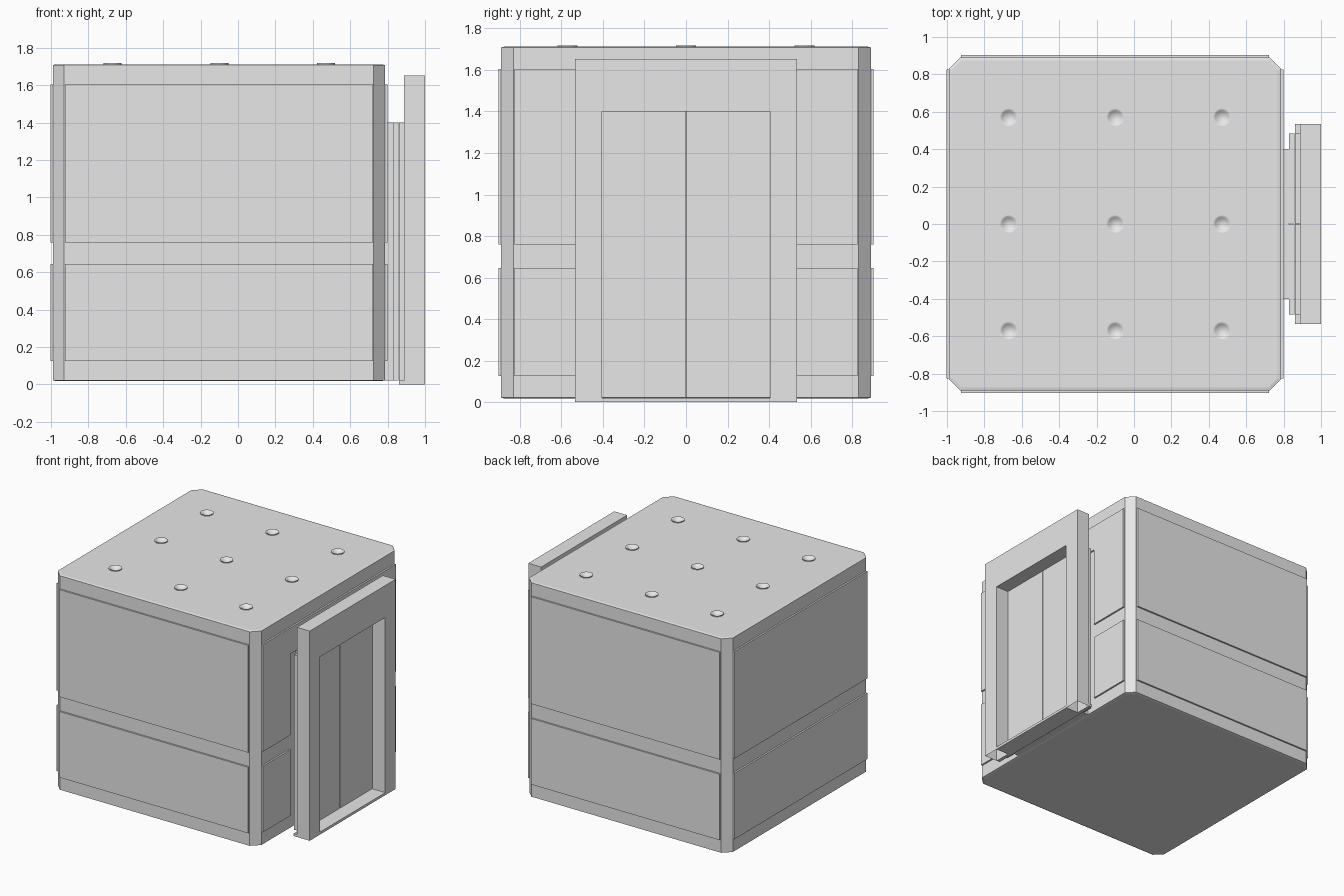
import bpy, bmesh, math

cube = bpy.data.objects.get("Cube")
if cube:
    bpy.data.objects.remove(cube)

grey = bpy.data.materials.new("light_grey")
grey.use_nodes = True
grey.diffuse_color = (0.8, 0.8, 0.8, 1)
grey.node_tree.nodes["Principled BSDF"].inputs["Base Color"].default_value = (0.8, 0.8, 0.8, 1)


def finish(name, bm):
    bmesh.ops.recalc_face_normals(bm, faces=bm.faces)
    mesh = bpy.data.meshes.new(name)
    bm.to_mesh(mesh)
    bm.free()
    mesh.materials.append(grey)
    obj = bpy.data.objects.new(name, mesh)
    bpy.context.collection.objects.link(obj)
    return obj


def add_box(bm, x, y, z):
    verts = bmesh.ops.create_cube(bm, size=1)["verts"]
    for v in verts:
        for i, (lo, hi) in enumerate((x, y, z)):
            v.co[i] = hi if v.co[i] > 0 else lo
    return verts


def boxes(name, items):
    bm = bmesh.new()
    for item in items:
        add_box(bm, *item)
    return finish(name, bm)


def both_sides(x, y, z):
    return [(x, y, z), (x, (-y[1], -y[0]), z)]


def activate(obj):
    bpy.ops.object.select_all(action="DESELECT")
    obj.select_set(True)
    bpy.context.view_layer.objects.active = obj


# Cabin extents
LEFT, RIGHT, DEPTH, CHAMFER = -0.99, 0.785, 0.89, 0.06
BOTTOM, TOP, DOOR_TOP = 0.022, 1.708, 1.4
LOWER, UPPER = (0.125, 0.645), (0.76, 1.605)

# Cabin shell: chamfered block with slightly raised roof and floor plates
bm = bmesh.new()
add_box(bm, (LEFT, RIGHT), (-DEPTH, DEPTH), (BOTTOM, TOP))
uprights = [e for e in bm.edges if abs(e.verts[0].co.z - e.verts[1].co.z) > 1]
bmesh.ops.bevel(bm, geom=uprights, offset=CHAMFER, segments=1, affect="EDGES")
bm.normal_update()
for face in [f for f in bm.faces if abs(f.normal.z) > 0.9]:
    step = 0.004 if face.calc_center_median().z > 1 else -0.004
    bmesh.ops.inset_individual(bm, faces=[face], thickness=0.018)
    for v in face.verts:
        v.co.z += step
cabin = finish("cabin_shell", bm)

# Roof lamp recesses cut from the shell
SPOTS = [(x, y) for x in (-0.67, -0.1, 0.47) for y in (-0.57, 0, 0.57)]
ROOF = TOP + 0.004
bm = bmesh.new()
for x, y in SPOTS:
    made = bmesh.ops.create_cone(bm, cap_ends=True, segments=24, radius1=0.045,
                                 radius2=0.045, depth=0.08)
    bmesh.ops.translate(bm, verts=made["verts"], vec=(x, y, ROOF))
cutter = finish("lamp_cutter", bm)
cutter.hide_render = True
cut = cabin.modifiers.new("lamp_recesses", "BOOLEAN")
cut.object = cutter
cut.operation = "DIFFERENCE"
cut.solver = "EXACT"
activate(cabin)
bpy.ops.object.modifier_apply(modifier=cut.name)
bpy.data.objects.remove(cutter)

# Roof lamps: shallow dishes with a thin raised rim
RADIUS, RIM, SINK = 0.048, 0.006, 0.02
profile = [(RADIUS, -0.01), (RADIUS, RIM), (RADIUS - 0.004, RIM)]
for i in range(4, -1, -1):
    r = (RADIUS - 0.004) * i / 5
    profile.append((r, RIM - SINK * (1 - (i / 5) ** 2)))
for n, (x, y) in enumerate(SPOTS):
    bm = bmesh.new()
    verts = [bm.verts.new((r, 0, z)) for r, z in profile]
    edges = [bm.edges.new(pair) for pair in zip(verts, verts[1:])]
    bmesh.ops.spin(bm, geom=verts + edges, cent=(0, 0, 0), axis=(0, 0, 1),
                   angle=math.tau, steps=24, use_duplicate=False)
    bmesh.ops.remove_doubles(bm, verts=bm.verts, dist=0.0001)
    lamp = finish(f"roof_lamp_{n + 1}", bm)
    # Dish faces look upwards
    if lamp.data.polygons[-1].normal.z < 0:
        lamp.data.flip_normals()
    lamp.location = (x, y, ROOF)
    activate(lamp)
    bpy.ops.object.shade_smooth_by_angle(angle=math.radians(40))

# Raised wall panels on the plain walls
T, GAP = 0.013, 0.004
wall_x = (LEFT + CHAMFER + GAP, RIGHT - CHAMFER - GAP)
wall_y = (-DEPTH + CHAMFER + GAP, DEPTH - CHAMFER - GAP)
for label, z in (("lower", LOWER), ("upper", UPPER)):
    boxes(f"front_{label}_panel", [(wall_x, (-DEPTH - T, -DEPTH), z)])
    boxes(f"back_{label}_panel", [(wall_x, (DEPTH, DEPTH + T), z)])
    boxes(f"right_{label}_panel", [((LEFT - T, LEFT), wall_y, z)])

# Panels around the doorway
door_x = (RIGHT, RIGHT + T)
beside = (0.485, wall_y[1])
boxes("door_wall_lower_panels", both_sides(door_x, beside, LOWER))
boxes("door_wall_upper_panels", both_sides(door_x, beside, (UPPER[0], DOOR_TOP))
      + [(door_x, wall_y, (DOOR_TOP, UPPER[1]))])

# Doorway lining, then the cabin doors and landing doors that meet in the middle
height = (BOTTOM, DOOR_TOP)
boxes("doorway_lining", [((RIGHT, 0.83), (-0.402, 0.402), height)])
boxes("cabin_doors", both_sides((0.828, 0.857), (0.002, 0.485), height))
boxes("landing_doors", both_sides((0.862, 0.888), (0.002, 0.485), height))

# Landing door frame: hollow-footed jambs, header and sill
OUT, OPEN = 0.535, 0.405
frame_x = (0.888, 1.0)
bm = bmesh.new()
for item in both_sides(frame_x, (OPEN, OUT), (0, DOOR_TOP)):
    add_box(bm, *item)
add_box(bm, frame_x, (-OUT, OUT), (DOOR_TOP, 1.652))
bm.normal_update()
inner = [f for f in bm.faces if abs(f.normal.z) > 0.9
         and f.calc_center_median().z < 1.5 and abs(f.calc_center_median().y) > 0.1]
bmesh.ops.delete(bm, geom=inner, context="FACES_ONLY")
bmesh.ops.remove_doubles(bm, verts=bm.verts, dist=0.0001)
front = [f for f in bm.faces if abs(f.normal.x) > 0.9]
finish("landing_door_frame", bm)
boxes("landing_sill", [(frame_x, (-OPEN, OPEN), (0, 0.02)),
                       ((0.86, 0.888), (-OUT, OUT), (0, 0.02))])
